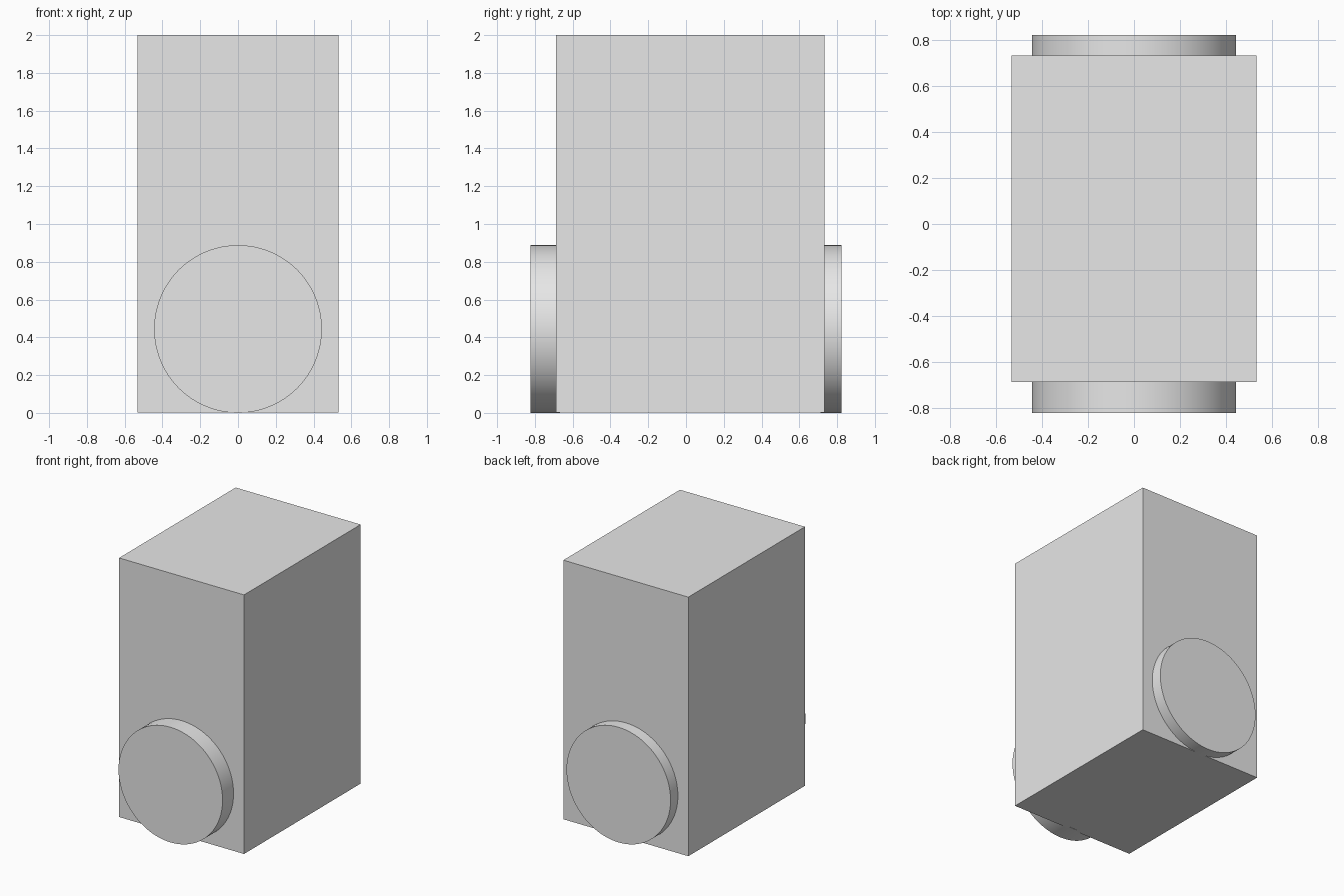
import bpy
import math

cube = bpy.data.objects.get("Cube")
if cube:
    bpy.data.objects.remove(cube, do_unlink=True)

# Single plain grey
grey = bpy.data.materials.new("light_grey")
grey.use_nodes = True
colour = (0.8, 0.8, 0.8, 1.0)
grey.diffuse_color = colour
grey.node_tree.nodes["Principled BSDF"].inputs["Base Color"].default_value = colour

HALF_WIDTH = 0.533
BODY_FRONT, BODY_BACK = -0.688, 0.733
BODY_BOTTOM, BODY_TOP = 0.002, 2.0
DISC_RADIUS = 0.444
DISC_REACH = 0.822
EMBED = 0.02


def finish(name):
    obj = bpy.context.object
    obj.name = name
    obj.data.materials.append(grey)
    bpy.ops.object.transform_apply(location=False, rotation=True, scale=True)
    return obj


def add_disc(name, y_a, y_b):
    """Round plate with its axis along y, resting on the ground."""
    bpy.ops.mesh.primitive_cylinder_add(
        vertices=96, radius=DISC_RADIUS, depth=abs(y_b - y_a),
        location=(0, (y_a + y_b) / 2, DISC_RADIUS),
        rotation=(math.pi / 2, 0, 0))
    finish(name)
    bpy.ops.object.shade_smooth_by_angle(angle=math.radians(30))


# Tall box body
bpy.ops.mesh.primitive_cube_add(
    size=1,
    location=(0, (BODY_FRONT + BODY_BACK) / 2, (BODY_BOTTOM + BODY_TOP) / 2))
bpy.context.object.scale = (
    2 * HALF_WIDTH, BODY_BACK - BODY_FRONT, BODY_TOP - BODY_BOTTOM)
finish("body")

# Round plates on the front and back walls
add_disc("front_disc", -DISC_REACH, BODY_FRONT + EMBED)
add_disc("back_disc", BODY_BACK - EMBED, DISC_REACH)
